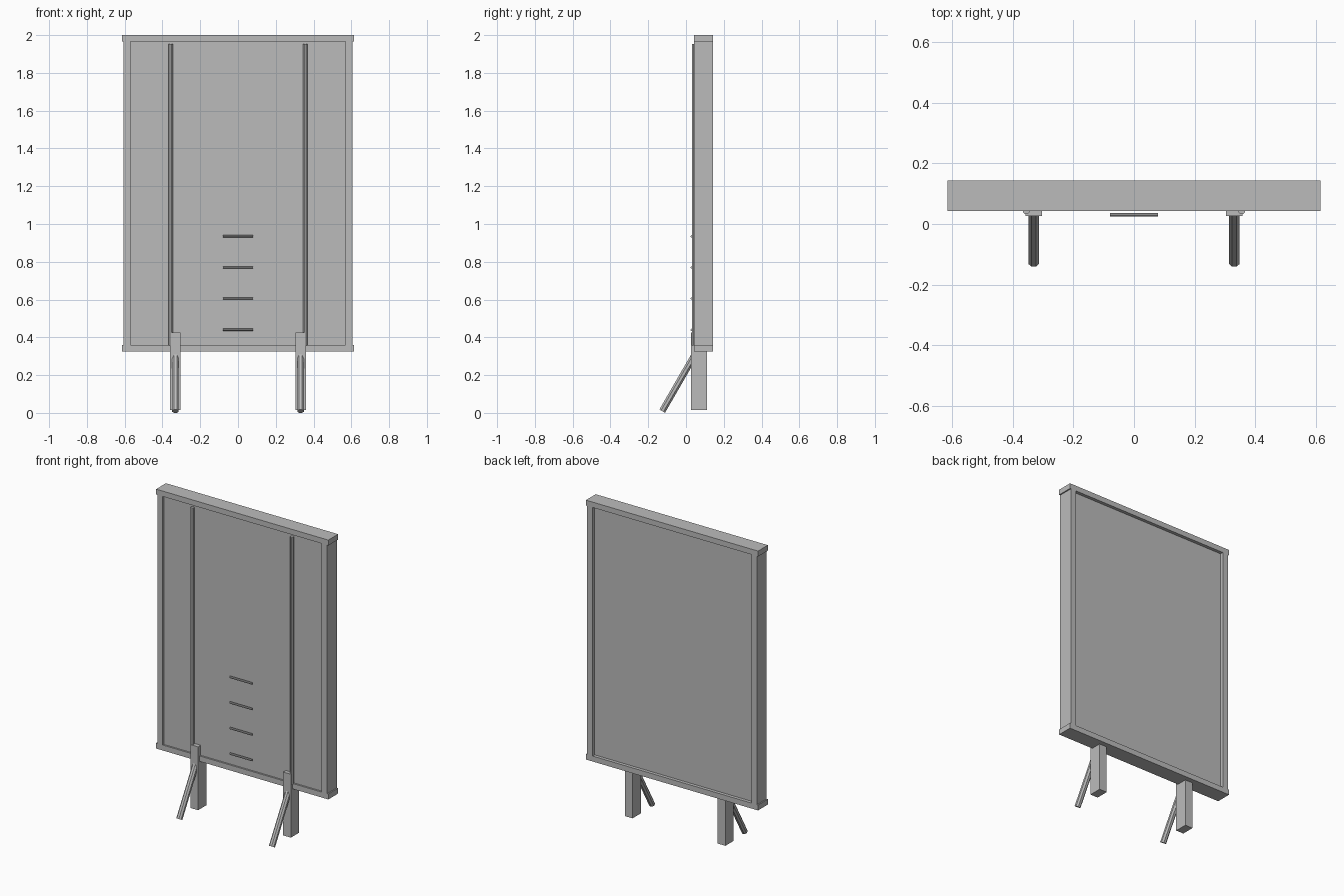
import bpy
import math
from mathutils import Vector

cube = bpy.data.objects.get("Cube")
if cube:
    bpy.data.objects.remove(cube, do_unlink=True)

grey = bpy.data.materials.new("plain grey")
grey.use_nodes = True
colour = (0.5, 0.5, 0.5, 1)
grey.diffuse_color = colour
grey.node_tree.nodes["Principled BSDF"].inputs["Base Color"].default_value = colour


def box(name, low, high):
    low, high = Vector(low), Vector(high)
    bpy.ops.mesh.primitive_cube_add(size=1, location=(low + high) / 2)
    ob = bpy.context.object
    ob.name = name
    ob.scale = high - low
    bpy.ops.object.transform_apply(location=False, rotation=False)
    ob.data.materials.append(grey)
    return ob


def rod(name, start, end, radius, sides=8):
    start, end = Vector(start), Vector(end)
    axis = end - start
    bpy.ops.mesh.primitive_cylinder_add(vertices=sides, radius=radius, depth=axis.length)
    ob = bpy.context.object
    ob.name = name
    # Turn the flat sides towards the axes before aiming the rod
    ob.rotation_euler.z = math.pi / sides
    bpy.ops.object.transform_apply(location=False, scale=False)
    ob.rotation_euler = axis.to_track_quat("Z", "Y").to_euler()
    ob.location = (start + end) / 2
    ob.data.materials.append(grey)
    return ob


FRONT, BACK = 0.043, 0.143
BOTTOM, TOP, RAIL = 0.325, 2.0, 0.035

# Board: recessed panel between wider top and bottom rails
box("panel", (-0.58, 0.054, BOTTOM + 0.02), (0.58, 0.122, TOP - 0.02))
box("bottom_rail", (-0.615, FRONT, BOTTOM), (0.615, BACK, BOTTOM + RAIL))
box("top_rail", (-0.615, FRONT, TOP - RAIL), (0.615, BACK, TOP))

for side, s in (("left", 1), ("right", -1)):
    xs = sorted((s * 0.568, s * 0.607))
    box(side + "_stile", (xs[0], FRONT, BOTTOM + RAIL), (xs[1], BACK, TOP - RAIL))

    # Square leg, slanted prop and long upright rod
    xs = sorted((s * 0.304, s * 0.359))
    box(side + "_leg", (xs[0], 0.027, 0.016), (xs[1], 0.111, 0.425))
    foot = Vector((s * 0.331, -0.126, 0.0093))
    tilt = math.radians(30)
    tip = foot + Vector((0, math.sin(tilt), math.cos(tilt))) * 0.35
    rod(side + "_prop", foot, tip, 0.0187)
    rod(side + "_upright_rod", (s * 0.356, FRONT, 0.358), (s * 0.356, FRONT, 1.953), 0.0115)

# Short rungs on the front
for i in range(4):
    z = 0.44 + 0.165 * i
    rod("rung_%d" % (i + 1), (-0.079, 0.031, z), (0.079, 0.031, z), 0.0065)
